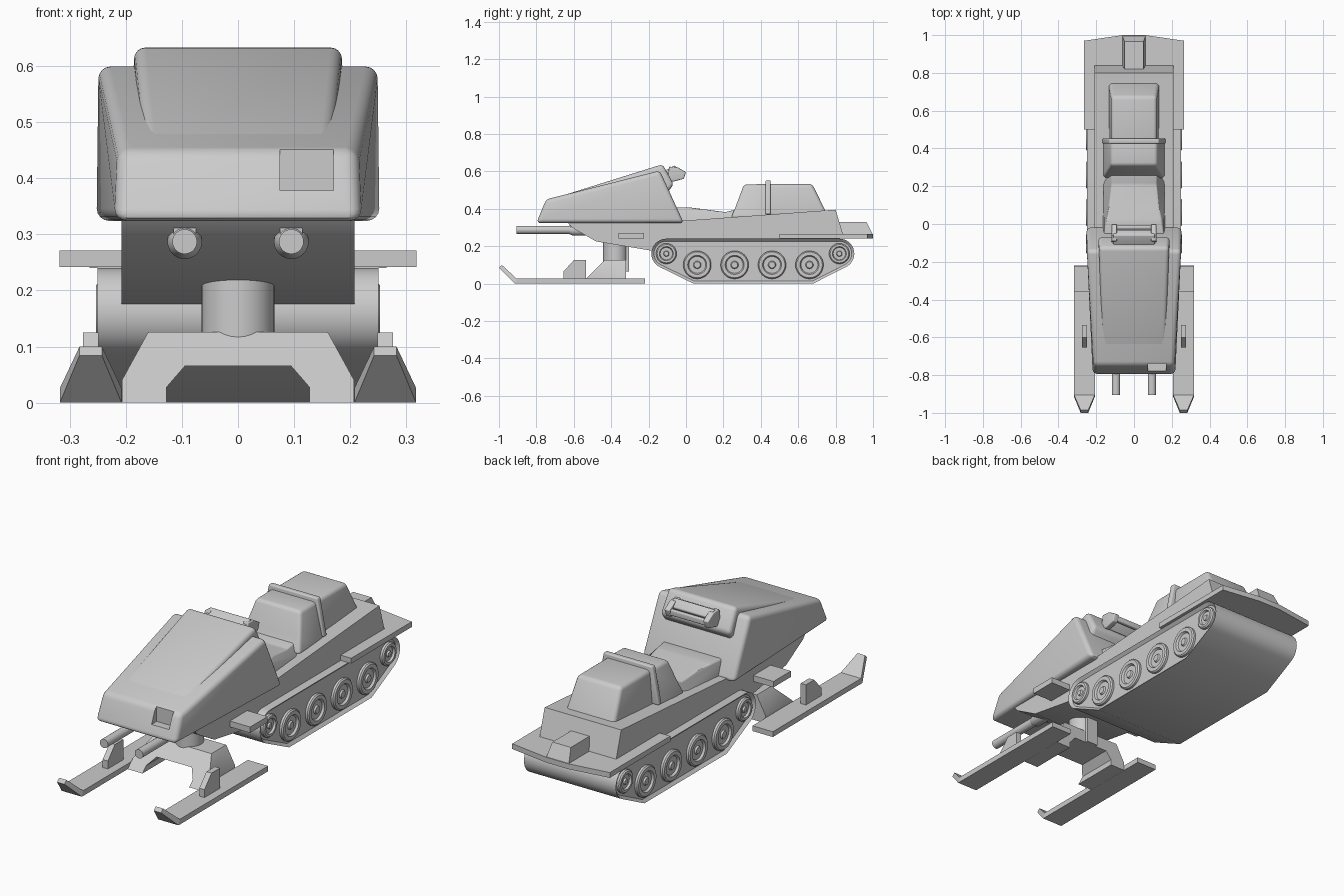
import bpy
import bmesh
from math import sin, cos, pi, radians
from mathutils import Matrix, Vector
from mathutils.geometry import convex_hull_2d

cube = bpy.data.objects.get("Cube")
if cube:
    bpy.data.objects.remove(cube, do_unlink=True)

GREY = (0.6, 0.6, 0.6, 1)
grey = bpy.data.materials.new("plain_grey")
grey.use_nodes = True
grey.diffuse_color = GREY
grey.node_tree.nodes["Principled BSDF"].inputs["Base Color"].default_value = GREY
parts = []


def finish(name, bm):
    bmesh.ops.recalc_face_normals(bm, faces=bm.faces)
    mesh = bpy.data.meshes.new(name)
    bm.to_mesh(mesh)
    bm.free()
    mesh.materials.append(grey)
    obj = bpy.data.objects.new(name, mesh)
    bpy.context.collection.objects.link(obj)
    parts.append(obj)
    return obj


def loft(name, ring_a, ring_b, bevel=0, inset=0):
    """Closed solid between two matching outlines."""
    bm = bmesh.new()
    a = [bm.verts.new(p) for p in ring_a]
    b = [bm.verts.new(p) for p in ring_b]
    caps = [bm.faces.new(a), bm.faces.new(b)]
    for i in range(len(a)):
        j = (i + 1) % len(a)
        bm.faces.new((a[i], a[j], b[j], b[i]))
    bmesh.ops.recalc_face_normals(bm, faces=bm.faces)
    if inset:
        bmesh.ops.inset_individual(bm, faces=caps, thickness=inset, depth=-inset)
    if bevel:
        bmesh.ops.bevel(bm, geom=bm.edges[:], offset=bevel, segments=4,
                        profile=0.5, affect='EDGES', clamp_overlap=True)
    return finish(name, bm)


def prism(name, profile, cx=0, **kw):
    """Side profile of (y, z, half width) points, spread across x."""
    return loft(name, [(cx - w, y, z) for y, z, w in profile],
                [(cx + w, y, z) for y, z, w in profile], **kw)


def box(name, x, y, z, **kw):
    w = (x[1] - x[0]) / 2
    return prism(name, [(y[0], z[0], w), (y[1], z[0], w), (y[1], z[1], w), (y[0], z[1], w)],
                 cx=(x[0] + x[1]) / 2, **kw)


def lathe(name, profile, centre, axis, n=32):
    """Revolve (radius, distance along axis) points about an axis."""
    bm = bmesh.new()
    rot = Vector((0, 0, 1)).rotation_difference(Vector(axis)).to_matrix().to_4x4()
    m = Matrix.Translation(centre) @ rot
    rings = [[bm.verts.new(m @ Vector((r * cos(2 * pi * i / n), r * sin(2 * pi * i / n), h)))
              for i in range(n)] for r, h in profile]
    for a, b in zip(rings, rings[1:]):
        for i in range(n):
            j = (i + 1) % n
            bm.faces.new((a[i], a[j], b[j], b[i]))
    bm.faces.new(rings[0])
    bm.faces.new(rings[-1])
    return finish(name, bm)


# Track belt: wrapped round both end rollers and a flat foot
outline = [(0.04, 0), (0.68, 0)]
for cy in (-0.105, 0.82):
    outline += [(cy + 0.08 * cos(pi * i / 16), 0.16 + 0.08 * sin(pi * i / 16)) for i in range(32)]
hull = [outline[i] for i in convex_hull_2d([Vector(p) for p in outline])]
prism("track_belt", [(y, z, 0.25) for y, z in hull], inset=0.014)

# Wheels with a raised tyre, a dished disc and a hub
wheels = [(-0.105, 0.16, 0.055), (0.82, 0.16, 0.055)]
wheels += [(0.06 + 0.2 * i, 0.1, 0.075) for i in range(4)]
for side in (-1, 1):
    for y, z, r in wheels:
        lathe("track_wheel", [(r, 0), (r, 0.022), (r - 0.006, 0.028), (r * 0.68, 0.028),
                              (r * 0.6, 0.018), (r * 0.28, 0.018), (r * 0.22, 0.026)],
              (side * 0.225, y, z), (side, 0, 0))

# Chassis tub, sloped under the nose
prism("chassis", [(y, z, 0.208) for y, z in (
    (-0.64, 0.335), (-0.61, 0.3), (-0.48, 0.225), (-0.18, 0.175), (0.1, 0.175),
    (0.845, 0.245), (0.8, 0.395), (-0.03, 0.335))])

# Rear deck with shallow pointed tail
deck = [(-0.265, 0.5), (0.265, 0.5), (0.265, 0.97), (0.06, 1), (-0.06, 1), (-0.265, 0.97)]
loft("rear_deck", [(x, y, 0.24) for x, y in deck], [(x, y, 0.266) for x, y in deck])
prism("tail_block", [(0.82, 0.26, 0.062), (0.82, 0.33, 0.05), (0.965, 0.33, 0.05), (0.998, 0.262, 0.062)])

# Hood: wide shell plus raised centre
hood = prism("hood", [(-0.8, 0.324, 0.22), (-0.748, 0.45, 0.213), (-0.14, 0.604, 0.25),
                      (-0.012, 0.324, 0.253)], bevel=0.022)
notch = box("notch_cutter", (0.075, 0.17), (-0.9, -0.738), (0.378, 0.5))
parts.remove(notch)
notch.hide_render = True
cut = hood.modifiers.new("light_recess", 'BOOLEAN')
cut.object = notch
cut.solver = 'EXACT'
bpy.context.view_layer.objects.active = hood
bpy.ops.object.modifier_apply(modifier=cut.name)
bpy.data.objects.remove(notch, do_unlink=True)
prism("hood_centre", [(-0.72, 0.4, 0.17), (-0.72, 0.452, 0.165), (-0.125, 0.638, 0.185),
                      (-0.065, 0.53, 0.19), (-0.12, 0.46, 0.19)], bevel=0.02)

# Dashboard pod and its hand grips
prism("dashboard", [(y, z, 0.11) for y, z in (
    (-0.12, 0.6), (-0.06, 0.632), (-0.03, 0.6), (-0.07, 0.545))], bevel=0.006)
for side in (-1, 1):
    prism("grip_bracket", [(y, z, 0.014) for y, z in (
        (-0.1, 0.56), (-0.09, 0.625), (-0.045, 0.622), (0.0, 0.595), (-0.012, 0.56), (-0.07, 0.545))],
        cx=side * 0.105, bevel=0.004)
box("grip_bar", (-0.1, 0.1), (-0.028, -0.008), (0.568, 0.596), bevel=0.005)

# Seat cushion, backrest, rear trunk and strap
prism("seat_cushion", [(-0.06, 0.32, 0.165), (-0.06, 0.407, 0.16), (0.02, 0.407, 0.145),
                       (0.09, 0.398, 0.125), (0.21, 0.382, 0.122), (0.31, 0.405, 0.122),
                       (0.31, 0.33, 0.165)], bevel=0.008)
prism("backrest", [(0.24, 0.35, 0.165), (0.265, 0.41, 0.15), (0.31, 0.53, 0.122),
                   (0.44, 0.532, 0.122), (0.44, 0.35, 0.165)], bevel=0.016)
prism("trunk", [(0.43, 0.36, 0.135), (0.43, 0.532, 0.12), (0.675, 0.532, 0.12),
                (0.76, 0.36, 0.135)], bevel=0.018)
prism("strap", [(0.425, 0.37, 0.168), (0.425, 0.552, 0.132), (0.453, 0.552, 0.132),
                (0.453, 0.37, 0.168)], bevel=0.007)

# Steering post and arched ski bridge
lathe("steering_post", [(0.065, 0), (0.065, 0.14)], (0, -0.378, 0.11), (0, 0, 1))
box("post_plate", (-0.03, 0.03), (-0.325, -0.306), (0.065, 0.2))
half = [(0.127, 0), (0.207, 0), (0.207, 0.04), (0.16, 0.126)]
arch = [(0.095, 0.065), (0.127, 0.028)]
right_side = arch + half
bridge = right_side + [(-x, z) for x, z in reversed(right_side)]
loft("ski_bridge", [(x, -0.56 + z, z) for x, z in bridge], [(x, -0.32, z) for x, z in bridge])

for side in (-1, 1):
    # Ski, upturned tip and fin
    cx = side * 0.2625
    prism("ski", [(y, z, 0.055) for y, z in (
        (-0.915, 0), (-0.22, 0), (-0.22, 0.026), (-0.905, 0.026))], cx=cx)
    prism("ski_tip", [(-0.915, 0, 0.055), (-0.905, 0.026, 0.055), (-0.985, 0.1, 0.02),
                      (-1, 0.084, 0.02)], cx=cx)
    prism("ski_fin", [(y, z, 0.014) for y, z in (
        (-0.655, 0.02), (-0.655, 0.065), (-0.6, 0.125), (-0.535, 0.125), (-0.535, 0.02))], cx=cx)
    # Foot peg
    box("foot_peg", sorted((side * 0.19, side * 0.318)), (-0.36, -0.225), (0.242, 0.271))
    # Front tube with collar and hanger
    tube_x = side * 0.095
    lathe("front_tube", [(0.022, 0), (0.022, 0.36)], (tube_x, -0.905, 0.287), (0, 1, 0), 24)
    lathe("tube_collar", [(0.022, 0), (0.031, 0.02), (0.031, 0.1)],
          (tube_x, -0.625, 0.287), (0, 1, 0), 24)
    box("tube_hanger", (tube_x - 0.02, tube_x + 0.02), (-0.62, -0.57), (0.285, 0.335))

# Smooth the rounded parts, keep hard edges
bpy.ops.object.select_all(action='DESELECT')
for obj in parts:
    obj.select_set(True)
bpy.context.view_layer.objects.active = hood
bpy.ops.object.shade_smooth_by_angle(angle=radians(32))
